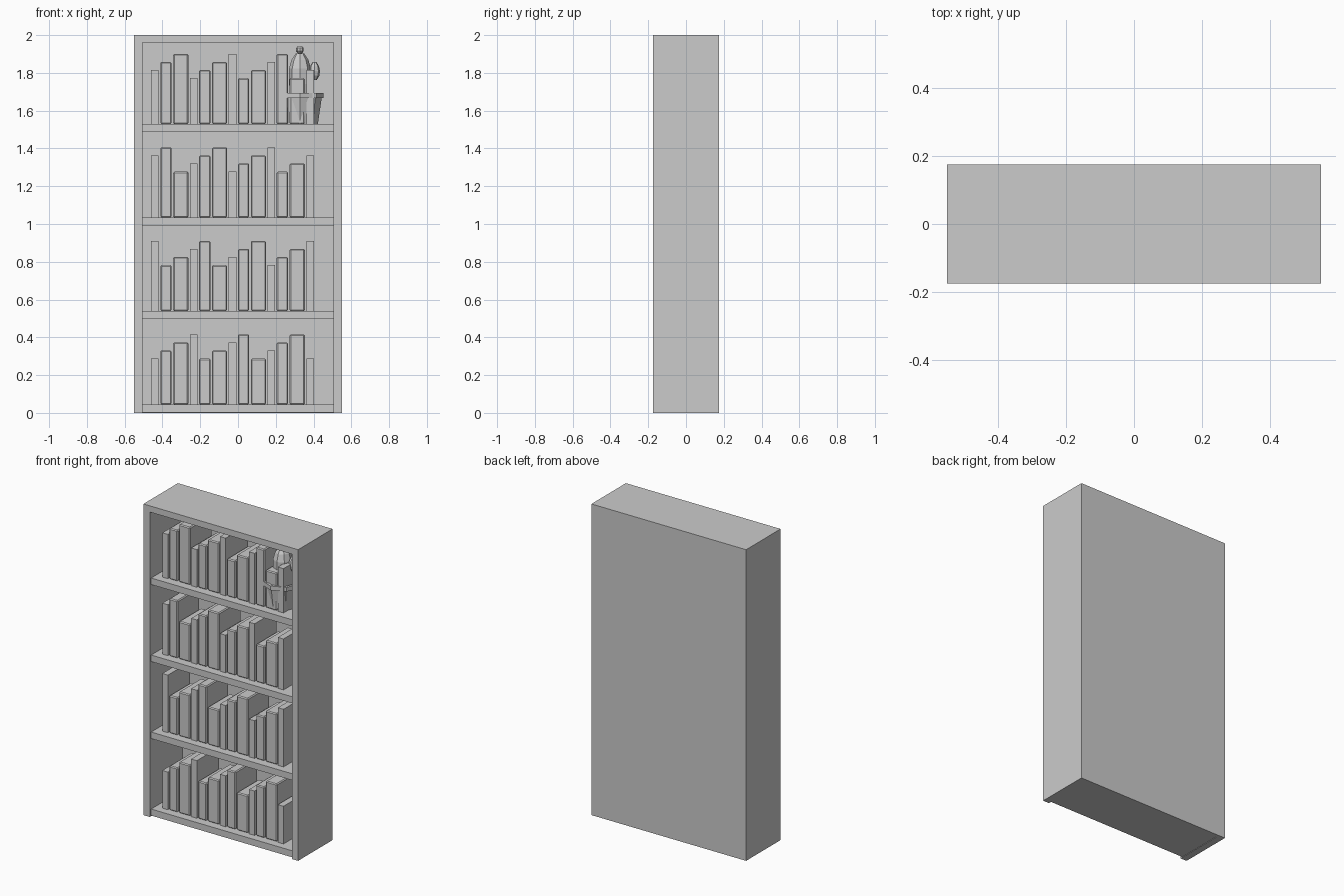
import bpy, bmesh, math

if "Cube" in bpy.data.objects:
    bpy.data.objects.remove(bpy.data.objects["Cube"])

grey = bpy.data.materials.new("plain_grey")
grey.diffuse_color = (0.6, 0.6, 0.6, 1)
grey.use_nodes = True
grey.node_tree.nodes["Principled BSDF"].inputs["Base Color"].default_value = grey.diffuse_color


def finish(name, bm):
    bmesh.ops.recalc_face_normals(bm, faces=bm.faces[:])
    me = bpy.data.meshes.new(name)
    bm.to_mesh(me)
    bm.free()
    me.materials.append(grey)
    ob = bpy.data.objects.new(name, me)
    bpy.context.collection.objects.link(ob)
    return ob


def box(name, x0, x1, y0, y1, z0, z1, bevel=0):
    bm = bmesh.new()
    bmesh.ops.create_cube(bm, size=1)
    for v in bm.verts:
        v.co = ((x0 + x1) / 2 + v.co.x * (x1 - x0),
                (y0 + y1) / 2 + v.co.y * (y1 - y0),
                (z0 + z1) / 2 + v.co.z * (z1 - z0))
    if bevel:
        bmesh.ops.bevel(bm, geom=bm.edges[:], offset=bevel, segments=1,
                        affect='EDGES', profile=0.5)
    return finish(name, bm)


def lathe(name, x, y, profile, sides=8):
    """Faceted solid of revolution from (radius, z) pairs, capped at both ends."""
    bm = bmesh.new()
    rings = [[bm.verts.new((x + r * math.cos(2 * math.pi * i / sides),
                            y + r * math.sin(2 * math.pi * i / sides), z))
              for i in range(sides)] for r, z in profile]
    for a, b in zip(rings, rings[1:]):
        for i in range(sides):
            j = (i + 1) % sides
            bm.faces.new((a[i], a[j], b[j], b[i]))
    bm.faces.new(rings[0][::-1])
    bm.faces.new(rings[-1])
    return finish(name, bm)


# Case
IN = 0.505
for side, s in (("left", -1), ("right", 1)):
    box(side + "_side_panel", min(s * IN, s * 0.55), max(s * IN, s * 0.55),
        -0.175, 0.175, 0, 2)
box("top_panel", -IN, IN, -0.175, 0.175, 1.96, 2)
box("back_panel", -IN, IN, 0.155, 0.175, 0, 1.96)

# Shelves with books: thin, medium and wide in turn, heights stepping by four
WIDTHS = (0.04, 0.06, 0.08)
for row in range(4):
    top = 0.045 + row * 0.495
    box(f"shelf_{row}", -IN, IN, -0.16, 0.155, top - 0.042, top)
    x = -0.46
    for i in range(13):
        w = WIDTHS[i % 3]
        h = 0.242 + 0.0428 * ((i - row) % 4)
        box(f"book_{row}_{i}", x, x + w, -0.112, 0.112, top, top + h,
            0.006 if i % 3 else 0)
        x += w + 0.0085

# Potted cactus on the top shelf
PX, PY = 0.328, -0.015
lathe("plant_pot", PX, PY, [(0.095, 1.53), (0.115, 1.667), (0.125, 1.667),
                            (0.125, 1.694), (0.108, 1.694), (0.106, 1.68)])
lathe("cactus_body", PX, PY, [(0.045, 1.67), (0.058, 1.74), (0.058, 1.822),
                              (0.045, 1.868), (0.022, 1.903)])
lathe("cactus_flower", PX, PY, [(0.010, 1.903), (0.020, 1.915),
                                (0.020, 1.932), (0.010, 1.943)])
lathe("cactus_arm", PX + 0.077, PY, [(0.012, 1.763), (0.026, 1.785),
                                     (0.029, 1.81), (0.024, 1.835), (0.011, 1.857)])
box("cactus_arm_joint", PX + 0.04, PX + 0.07, PY - 0.012, PY + 0.012, 1.785, 1.81)
